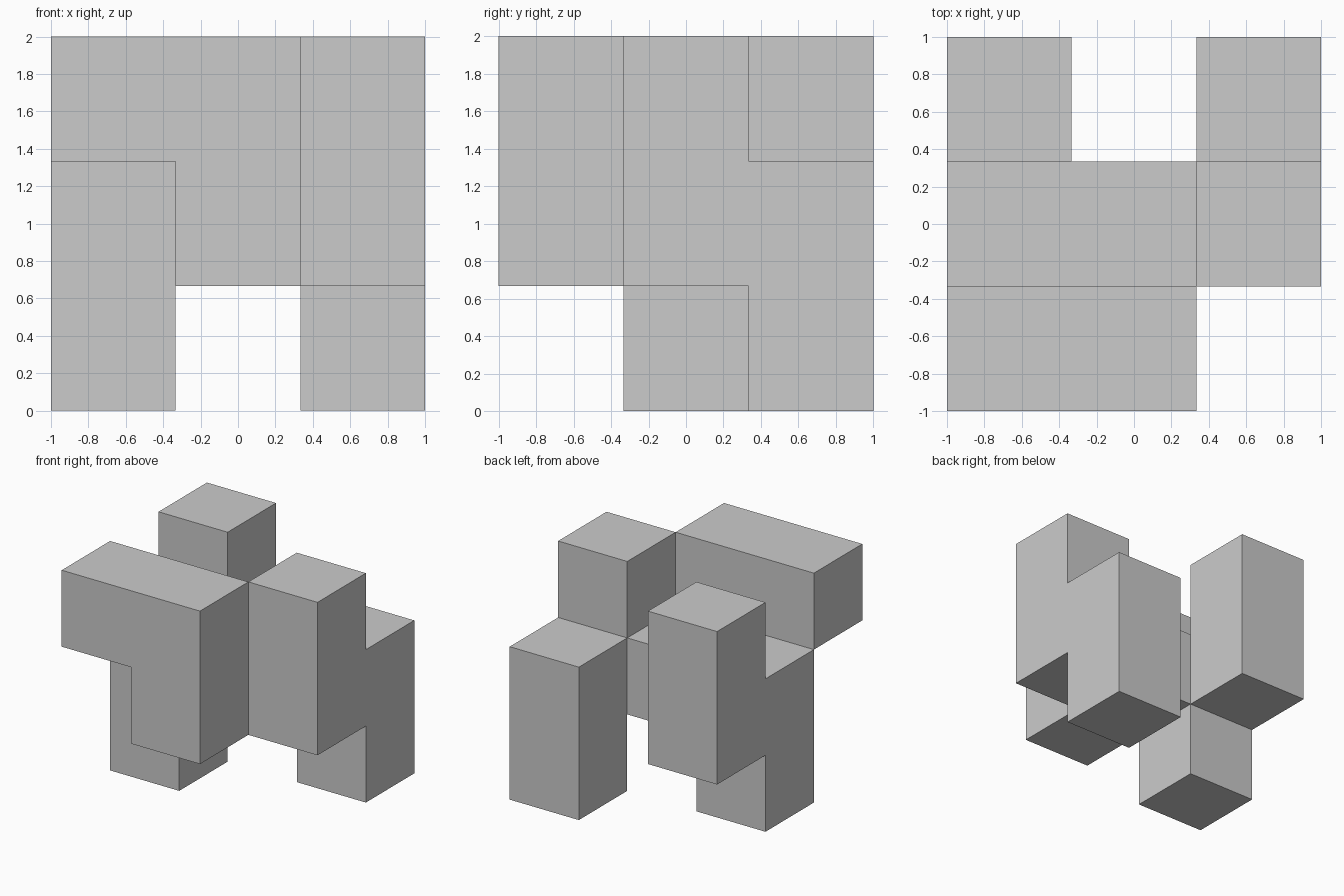
import bpy, bmesh
from mathutils import Vector

if "Cube" in bpy.data.objects:
    bpy.data.objects.remove(bpy.data.objects["Cube"])

S = 2 / 3  # cell size of the 3 x 3 x 3 grid

# Occupied cells (x, y, z), grouped by arm around the centre cell
CENTRE = [(1, 1, 1)]
FRONT_ARM = [(1, 0, 1), (1, 0, 2), (0, 0, 2)]
RIGHT_ARM = [(2, 1, 1), (2, 1, 2), (2, 2, 1), (2, 2, 0)]
LEFT_ARM = [(0, 1, 1), (0, 1, 0), (0, 2, 1), (0, 2, 2)]
cells = set(CENTRE + FRONT_ARM + RIGHT_ARM + LEFT_ARM)


def add_side(bm, cell, axis, sign):
    """Add one outward-facing square of a cell."""
    c = Vector(((cell[0] - 1) * S, (cell[1] - 1) * S, (cell[2] + 0.5) * S))
    n, u, v = Vector(), Vector(), Vector()
    n[axis] = sign * S / 2
    u[(axis + 1) % 3] = S / 2
    v[(axis + 2) % 3] = sign * S / 2
    corners = (c + n - u - v, c + n + u - v, c + n + u + v, c + n - u + v)
    bm.faces.new([bm.verts.new(p) for p in corners])


# Skin only the sides where a filled cell meets an empty one
bm = bmesh.new()
for cell in sorted(cells):
    for axis in range(3):
        for sign in (-1, 1):
            neighbour = list(cell)
            neighbour[axis] += sign
            if tuple(neighbour) not in cells:
                add_side(bm, cell, axis, sign)
bmesh.ops.remove_doubles(bm, verts=bm.verts[:], dist=0.001)
bmesh.ops.dissolve_limit(bm, angle_limit=0.01, verts=bm.verts[:], edges=bm.edges[:])

# Puzzle block
mesh = bpy.data.meshes.new("puzzle_block")
bm.to_mesh(mesh)
bm.free()
bpy.context.collection.objects.link(bpy.data.objects.new("puzzle_block", mesh))
